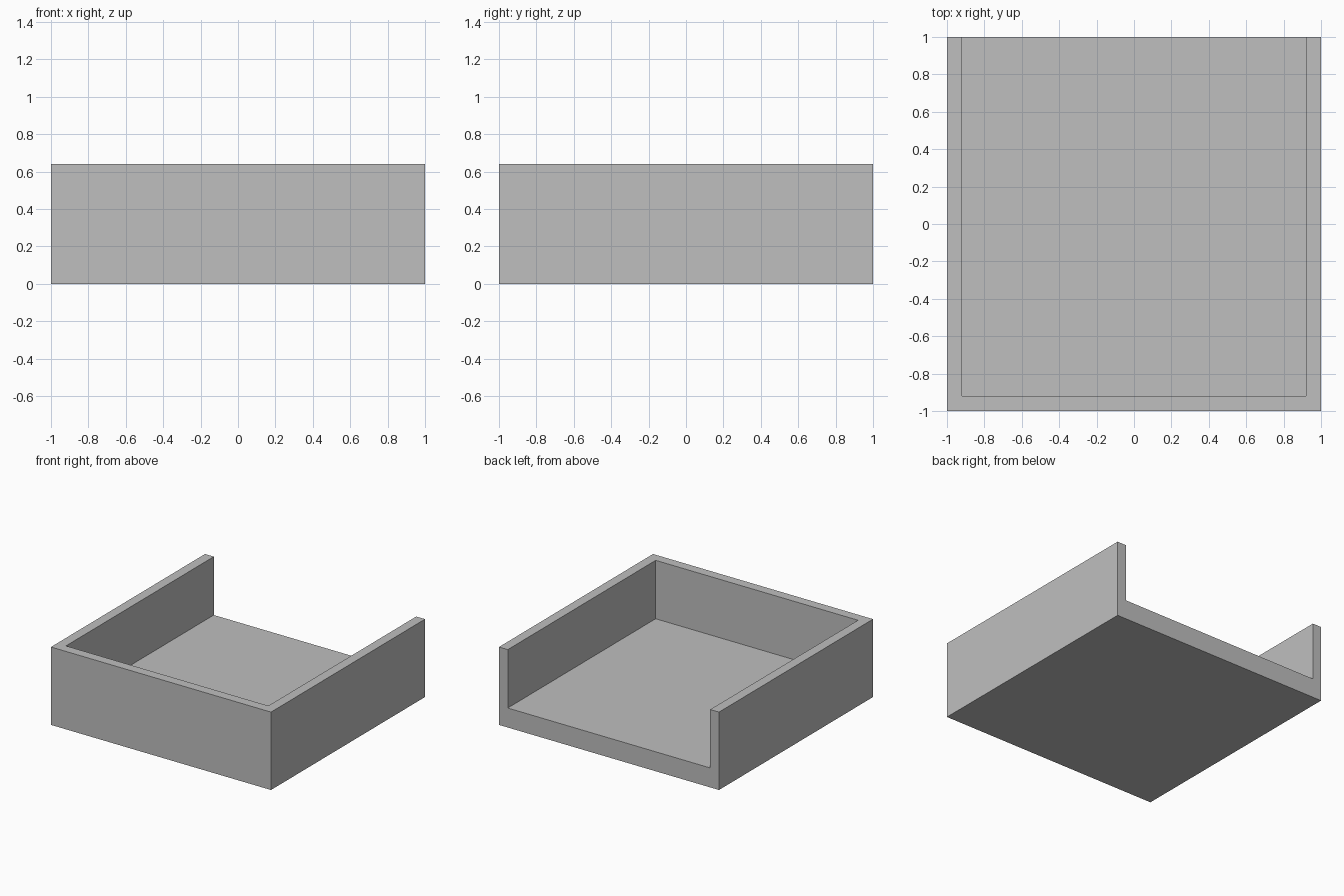
import bpy
from mathutils import Vector

default_cube = bpy.data.objects.get("Cube")
if default_cube:
    bpy.data.objects.remove(default_cube, do_unlink=True)

HALF, HEIGHT = 1.0, 0.64
WALL, FLOOR = 0.08, 0.16
OVERSHOOT = 0.2

grey = bpy.data.materials.new("plain grey")
grey.use_nodes = True
colour = (0.52, 0.52, 0.52, 1)
grey.diffuse_color = colour
grey.node_tree.nodes["Principled BSDF"].inputs["Base Color"].default_value = colour


def box(name, low, high):
    """Axis-aligned box between two opposite corners."""
    low, high = Vector(low), Vector(high)
    bpy.ops.mesh.primitive_cube_add(size=1)
    obj = bpy.context.object
    obj.name = name
    for vert in obj.data.vertices:
        vert.co = (low + high) / 2 + vert.co * (high - low)
    obj.data.materials.append(grey)
    return obj


# Solid block, hollowed from the top and open at the back
tray = box("open_back_tray", (-HALF, -HALF, 0), (HALF, HALF, HEIGHT))
inner = HALF - WALL
cutter = box("tray_hollow_cutter", (-inner, -inner, FLOOR),
             (inner, HALF + OVERSHOOT, HEIGHT + OVERSHOOT))
cutter.hide_render = True

hollow = tray.modifiers.new("hollow", "BOOLEAN")
hollow.operation = "DIFFERENCE"
hollow.solver = "EXACT"
hollow.object = cutter

# Bake the cut so that only the tray remains
bpy.ops.object.select_all(action="DESELECT")
tray.select_set(True)
bpy.context.view_layer.objects.active = tray
bpy.ops.object.modifier_apply(modifier=hollow.name)
bpy.data.objects.remove(cutter, do_unlink=True)
bpy.ops.object.shade_flat()
